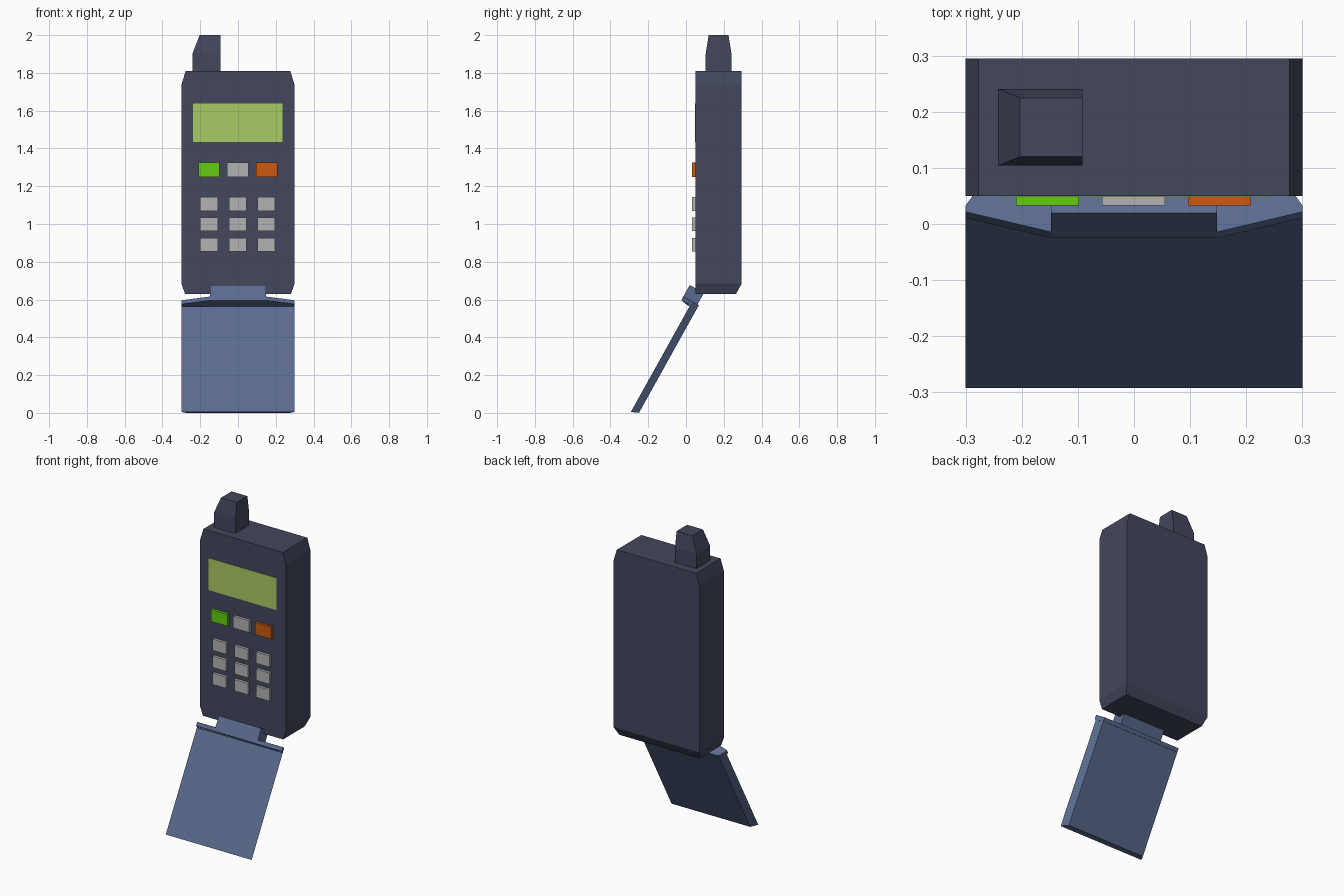
import bpy, bmesh
from mathutils import Vector

if "Cube" in bpy.data.objects:
    bpy.data.objects.remove(bpy.data.objects["Cube"])


def material(name, rgb):
    m = bpy.data.materials.new(name)
    m.diffuse_color = (*rgb, 1)
    m.use_nodes = True
    m.node_tree.nodes["Principled BSDF"].inputs["Base Color"].default_value = m.diffuse_color
    return m


BODY = material("dark_slate", (0.055, 0.063, 0.107))
FLAP = material("steel_blue", (0.102, 0.147, 0.275))
SCREEN = material("lime_glass", (0.40, 0.60, 0.13))
GREEN = material("green", (0.13, 0.61, 0.005))
ORANGE = material("orange", (0.61, 0.10, 0.005))
GREY = material("light_grey", (0.45, 0.45, 0.45))


def loft(name, sections, mat):
    """Skin a stack of matching point loops and cap both ends."""
    bm = bmesh.new()
    rings = [[bm.verts.new(p) for p in s] for s in sections]
    for a, b in zip(rings, rings[1:]):
        for i in range(len(a)):
            j = (i + 1) % len(a)
            bm.faces.new((a[i], a[j], b[j], b[i]))
    bm.faces.new(rings[0][::-1])
    bm.faces.new(rings[-1])
    bmesh.ops.recalc_face_normals(bm, faces=bm.faces)
    me = bpy.data.meshes.new(name)
    bm.to_mesh(me)
    bm.free()
    me.materials.append(mat)
    ob = bpy.data.objects.new(name, me)
    bpy.context.collection.objects.link(ob)
    return ob


def rect(x0, x1, y0, y1, z):
    return [(x0, y0, z), (x1, y0, z), (x1, y1, z), (x0, y1, z)]


def box(name, x0, x1, y0, y1, z0, z1, mat):
    return loft(name, [rect(x0, x1, y0, y1, z0), rect(x0, x1, y0, y1, z1)], mat)


# Handset body with chamfered ends
loft("body", [rect(-0.28, 0.28, 0.05, 0.265, 0.63),
              rect(-0.30, 0.30, 0.05, 0.295, 0.685),
              rect(-0.30, 0.30, 0.05, 0.295, 1.735),
              rect(-0.277, 0.277, 0.05, 0.295, 1.81)], BODY)

# Stub antenna, tapered on three sides
loft("antenna", [rect(-0.242, -0.092, 0.104, 0.241, 1.80),
                 rect(-0.242, -0.092, 0.104, 0.241, 1.90),
                 rect(-0.203, -0.092, 0.12, 0.225, 2.0)], BODY)

# Display
box("screen", -0.238, 0.235, 0.048, 0.06, 1.435, 1.637, SCREEN)

# Call, menu and end buttons
for name, x, mat in (("call", -0.154, GREEN), ("menu", -0.001, GREY), ("end", 0.152, ORANGE)):
    box(name + "_button", x - 0.056, x + 0.056, 0.033, 0.06, 1.25, 1.325, mat)

# Number keys
for r, z in enumerate((1.106, 0.998, 0.891)):
    for c, x in enumerate((-0.154, -0.001, 0.15)):
        box(f"key_{r}_{c}", x - 0.047, x + 0.047, 0.033, 0.06, z - 0.036, z + 0.036, GREY)

# Tilted frame for the flap: s runs up the flap, t runs towards its back
ORIGIN = Vector((0, -0.292, 0.005))
UP = Vector((0, 0.486, 0.874))
BACK = Vector((0, 0.874, -0.486))


def tilted(points):
    return [ORIGIN + Vector((x, 0, 0)) + UP * s + BACK * t for x, t, s in points]


def slab(s_front, s_back):
    return tilted([(-0.30, 0, s_front), (0.30, 0, s_front),
                   (0.275, 0.04, s_back), (-0.275, 0.04, s_back)])


def lip(s, s_front):
    return tilted([(-0.30, -0.013, s), (-0.148, -0.054, s), (0.148, -0.054, s),
                   (0.30, -0.013, s), (0.30, 0, s_front), (0.275, 0.04, s),
                   (-0.275, 0.04, s), (-0.30, 0, s_front)])


def neck(s):
    return tilted([(-0.148, -0.054, s), (0.148, -0.054, s),
                   (0.148, 0.032, s), (-0.148, 0.032, s)])


# Flap panel, its thickened top lip and the hinge neck
loft("flap_panel", [slab(0, 0.017), slab(0.638, 0.645)], FLAP)
loft("flap_lip", [lip(0.646, 0.638), lip(0.669, 0.669)], FLAP)
loft("flap_hinge", [neck(0.66), neck(0.739)], FLAP)
